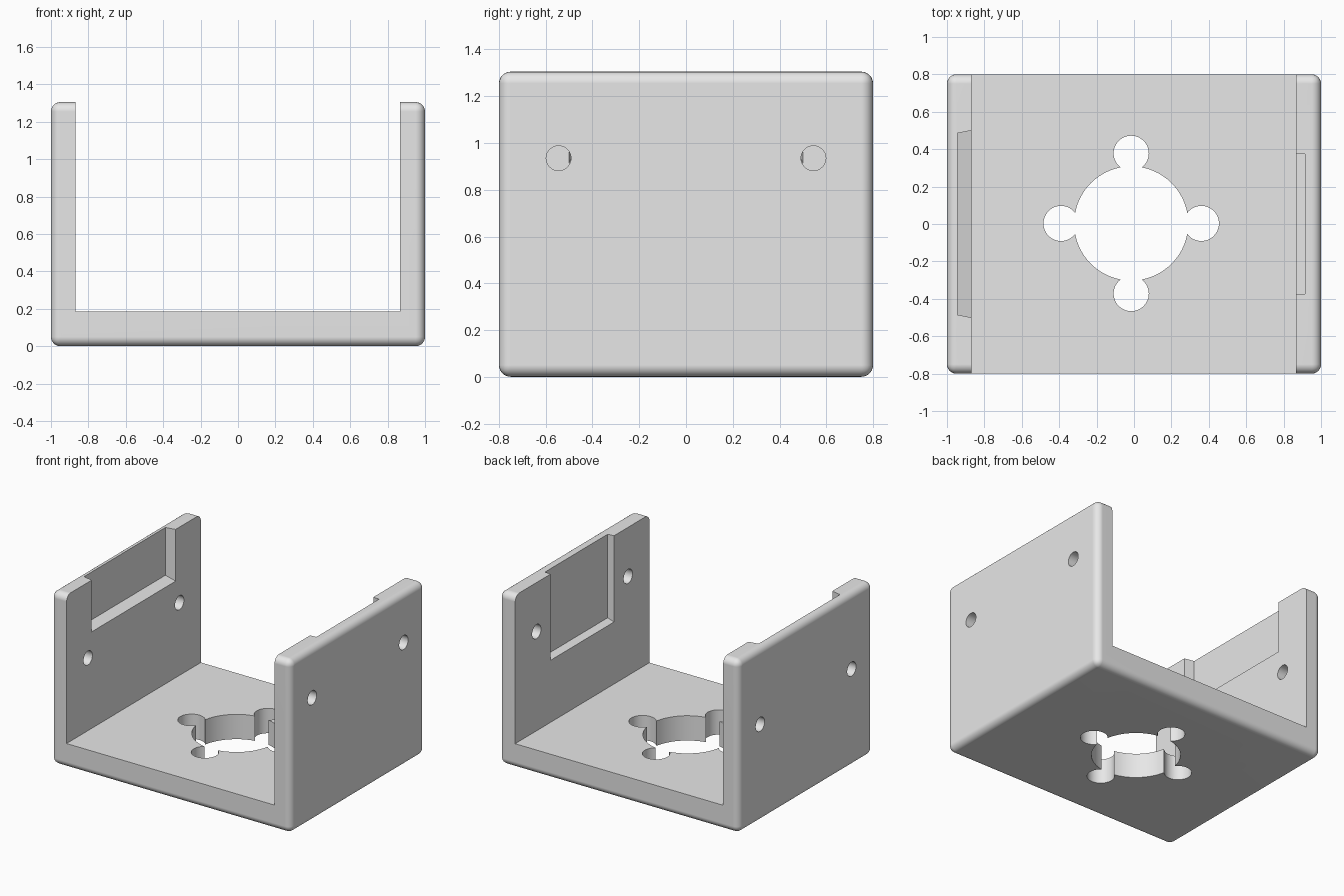
import bpy, bmesh, math
from mathutils import Matrix, Vector

if "Cube" in bpy.data.objects:
    bpy.data.objects.remove(bpy.data.objects["Cube"])

grey = bpy.data.materials.new("plain grey")
grey.diffuse_color = (0.8, 0.8, 0.8, 1)
grey.use_nodes = True
grey.node_tree.nodes["Principled BSDF"].inputs["Base Color"].default_value = grey.diffuse_color


def make_object(name, bm):
    bmesh.ops.recalc_face_normals(bm, faces=bm.faces)
    mesh = bpy.data.meshes.new(name)
    bm.to_mesh(mesh)
    bm.free()
    mesh.materials.append(grey)
    obj = bpy.data.objects.new(name, mesh)
    bpy.context.collection.objects.link(obj)
    return obj


def box(name, lo, hi, radius=0.0):
    lo, hi = Vector(lo), Vector(hi)
    bm = bmesh.new()
    bmesh.ops.create_cube(bm, size=1)
    for v in bm.verts:
        v.co = Vector([c * s + m for c, s, m in zip(v.co, hi - lo, (lo + hi) / 2)])
    if radius:
        bmesh.ops.bevel(bm, geom=bm.edges[:], offset=radius, segments=6,
                        profile=0.5, affect='EDGES')
    return make_object(name, bm)


def cylinder(name, centre, radius, depth, axis='Z', segments=48):
    bm = bmesh.new()
    bmesh.ops.create_cone(bm, cap_ends=True, segments=segments,
                          radius1=radius, radius2=radius, depth=depth)
    turn = Matrix.Rotation(math.pi / 2, 4, 'Y') if axis == 'X' else Matrix()
    bm.transform(Matrix.Translation(centre) @ turn)
    return make_object(name, bm)


def pocket(name, x_face, x_deep, half, bottom, side_draft, floor_draft):
    """Open-topped recess that tapers towards its back wall."""
    bm = bmesh.new()
    rings = []
    for k in (-1, 1):  # one step in front of the wall, then the back wall
        x = x_face + k * (x_deep - x_face)
        w, z = half - k * side_draft, bottom + k * floor_draft
        rings.append([bm.verts.new((x, y, h)) for y, h in
                      ((-w, z), (w, z), (w, 1.5), (-w, 1.5))])
    a, b = rings
    bm.faces.new(a)
    bm.faces.new(b)
    for i in range(4):
        j = (i + 1) % 4
        bm.faces.new((a[i], a[j], b[j], b[i]))
    return make_object(name, bm)


def cut(target, cutter):
    mod = target.modifiers.new("cut", 'BOOLEAN')
    mod.operation = 'DIFFERENCE'
    mod.solver = 'EXACT'
    mod.object = cutter
    bpy.context.view_layer.objects.active = target
    bpy.ops.object.modifier_apply(modifier=mod.name)
    bpy.data.objects.remove(cutter)


# Rounded block hollowed into a U-shaped bracket
bracket = box("bracket", (-1, -0.8, 0), (1, 0.8, 1.305), 0.05)
cut(bracket, box("channel", (-0.87, -1, 0.187), (0.865, 1, 1.6)))

# Recesses in the inner wall faces
cut(bracket, pocket("left_recess", -0.87, -0.945, 0.50, 0.915, 0.015, 0.03))
cut(bracket, pocket("right_recess", 0.865, 0.915, 0.378, 0.655, 0.005, 0.02))

# Screw holes through both walls
for y in (-0.545, 0.545):
    cut(bracket, cylinder("left_screw_hole", (-0.95, y, 0.735), 0.053, 0.4, 'X', 32))
    cut(bracket, cylinder("right_screw_hole", (0.95, y, 0.935), 0.053, 0.4, 'X', 32))

# Round floor opening with four lobes
cx, cy = -0.015, 0.003
cut(bracket, cylinder("floor_opening", (cx, cy, 0.1), 0.305, 0.6, segments=64))
for dx, dy in ((1, 0), (-1, 0), (0, 1), (0, -1)):
    cut(bracket, cylinder("floor_lobe", (cx + 0.375 * dx, cy + 0.375 * dy, 0.1), 0.094, 0.6))

# Smooth rounded edges, flat walls
bpy.ops.object.select_all(action='DESELECT')
bracket.select_set(True)
bpy.context.view_layer.objects.active = bracket
bpy.ops.object.shade_smooth_by_angle(angle=math.radians(30))
weighted = bracket.modifiers.new("weighted normals", 'WEIGHTED_NORMAL')
weighted.keep_sharp = True
